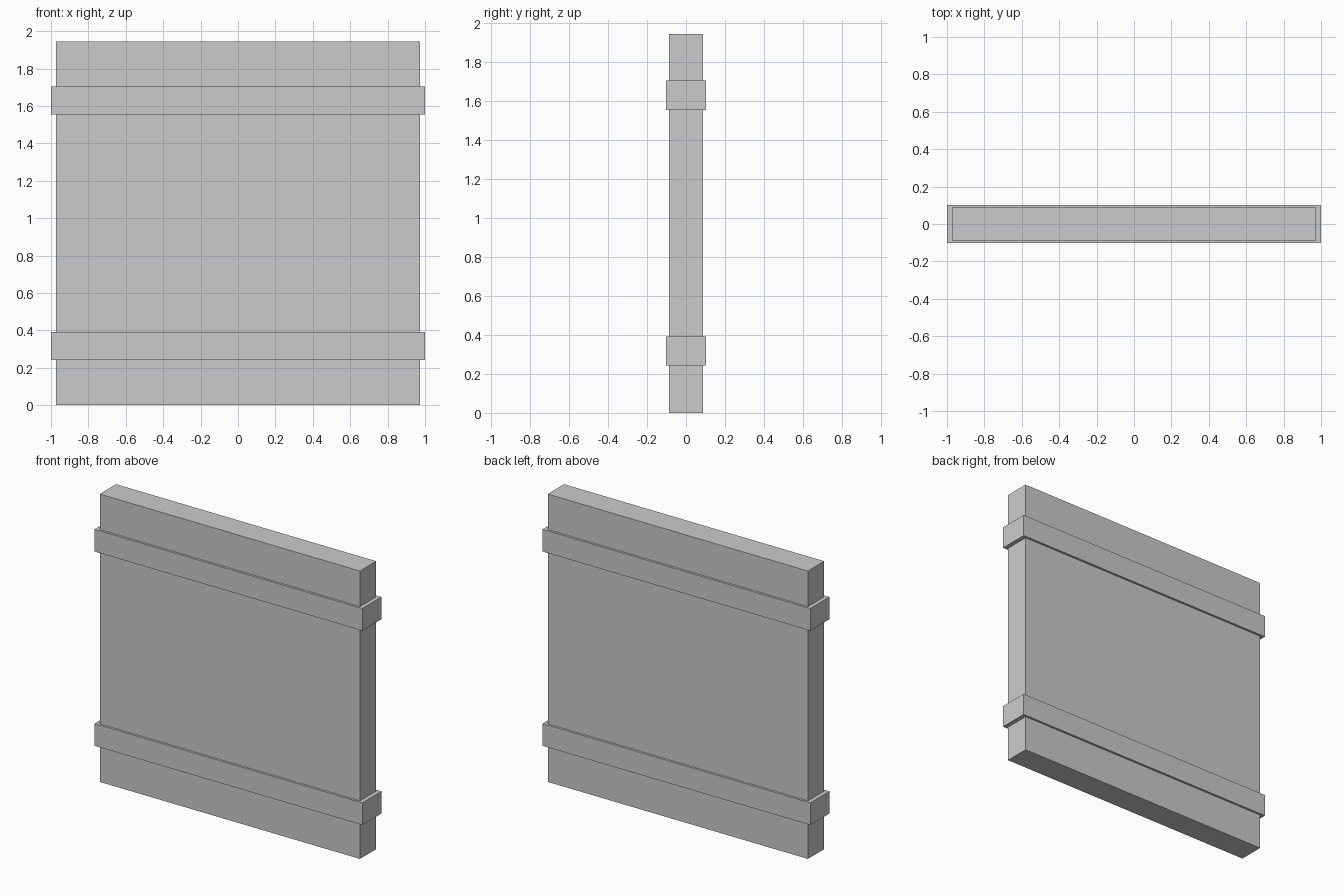
import bpy

if "Cube" in bpy.data.objects:
    bpy.data.objects.remove(bpy.data.objects["Cube"])


def box(name, size, z_low):
    """Box centred on x and y, with its underside at z_low."""
    bpy.ops.mesh.primitive_cube_add(size=1, location=(0, 0, z_low + size[2] / 2))
    obj = bpy.context.object
    obj.name = name
    obj.scale = size
    bpy.ops.object.transform_apply(location=False, rotation=False, scale=True)
    return obj


# Main upright slab
box("panel", (1.944, 0.174, 1.944), 0)

# Two bands wrapped around the slab
for name, z_low in (("lower_band", 0.242), ("upper_band", 1.554)):
    box(name, (2.0, 0.204, 0.15), z_low)
